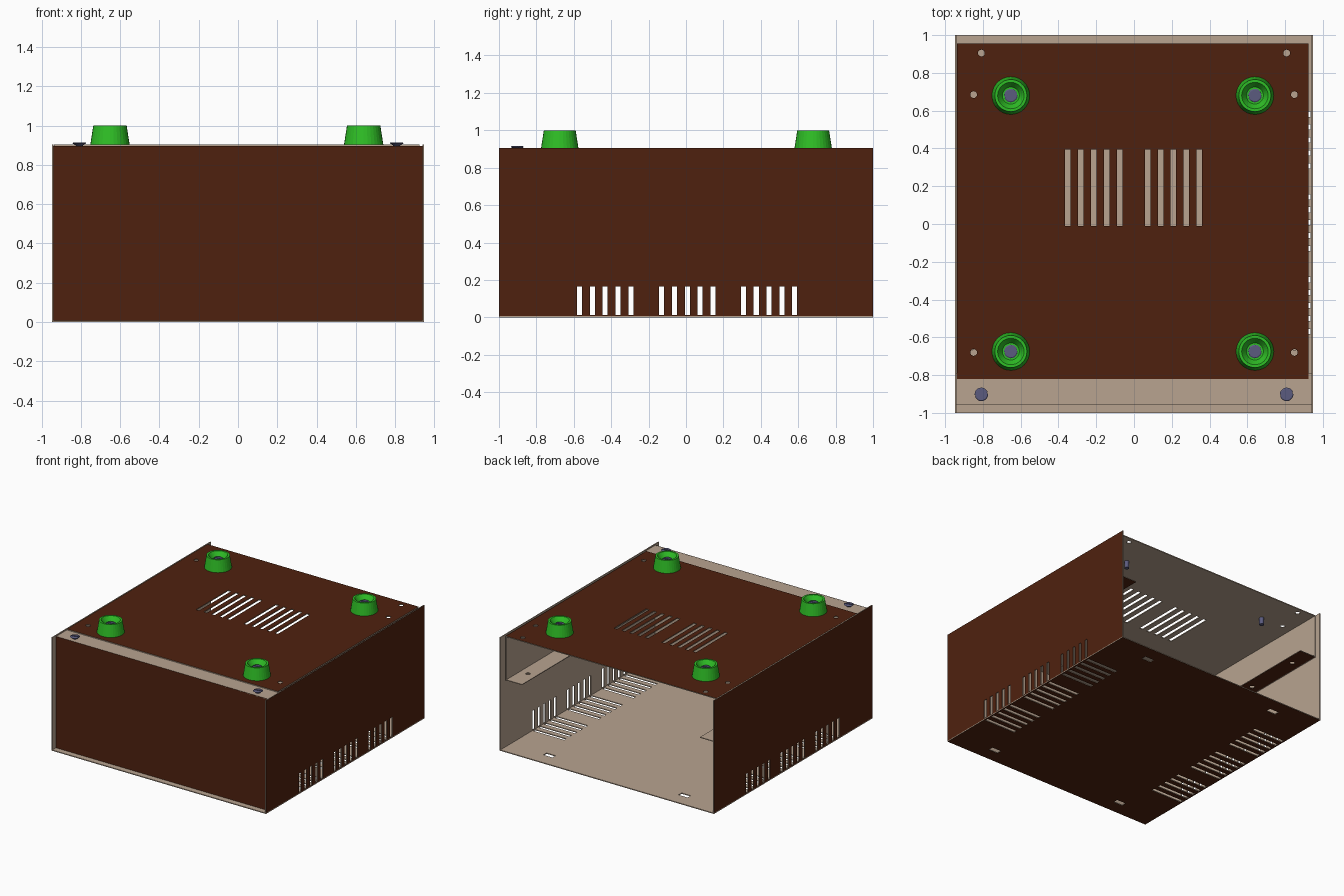
import bpy, bmesh, math
from mathutils import Matrix, Vector

if "Cube" in bpy.data.objects:
    bpy.data.objects.remove(bpy.data.objects["Cube"], do_unlink=True)


def material(name, rgb):
    m = bpy.data.materials.new(name)
    m.use_nodes = True
    m.diffuse_color = (*rgb, 1)
    bsdf = next(n for n in m.node_tree.nodes if n.type == 'BSDF_PRINCIPLED')
    bsdf.inputs["Base Color"].default_value = (*rgb, 1)
    return m


BROWN = material("brown paint", (0.078, 0.0155, 0.0046))
TAN = material("tan metal", (0.48, 0.37, 0.28))
GREEN = material("green rubber", (0.028, 0.52, 0.019))
STEEL = material("blue grey steel", (0.105, 0.105, 0.21))


def add_box(bm, lo, hi):
    lo, hi = Vector(lo), Vector(hi)
    bmesh.ops.create_cube(bm, size=1, matrix=Matrix.Translation((lo + hi) / 2)
                          @ Matrix.Diagonal((*(hi - lo), 1)))


def add_hole(bm, x, y, z, r=0.018):
    bmesh.ops.create_cone(bm, cap_ends=True, segments=16, radius1=r, radius2=r,
                          depth=0.06, matrix=Matrix.Translation((x, y, z)))


def new_object(name, bm, mats):
    me = bpy.data.meshes.new(name)
    bm.to_mesh(me)
    bm.free()
    for m in mats:
        me.materials.append(m)
    ob = bpy.data.objects.new(name, me)
    bpy.context.scene.collection.objects.link(ob)
    return ob


def cut(ob, bm):
    """Subtract all shapes in bm from ob, then discard the cutter."""
    cutter = new_object("cutter", bm, [])
    cutter.hide_render = True
    mod = ob.modifiers.new("holes", 'BOOLEAN')
    mod.operation, mod.solver, mod.object = 'DIFFERENCE', 'EXACT', cutter
    bpy.context.view_layer.objects.active = ob
    bpy.ops.object.modifier_apply(modifier=mod.name)
    bpy.data.objects.remove(cutter, do_unlink=True)


def sheet(name, lo, hi, painted=None, cutter=None):
    """Thin metal plate, brown on the painted side and tan elsewhere."""
    bm = bmesh.new()
    add_box(bm, lo, hi)
    ob = new_object(name, bm, [TAN, BROWN])
    if cutter:
        cut(ob, cutter)
    for p in ob.data.polygons:
        p.material_index = int(painted is not None and p.normal.dot(Vector(painted)) > 0.9)
    return ob


def lathe(name, profile, mat, loc, sides=24):
    """Spin an (r, z) profile around a vertical axis."""
    bm = bmesh.new()
    vs = [bm.verts.new((r, 0, z)) for r, z in profile]
    es = [bm.edges.new(pair) for pair in zip(vs, vs[1:])]
    bmesh.ops.spin(bm, geom=vs + es, cent=(0, 0, 0), axis=(0, 0, 1),
                   angle=math.tau, steps=sides, use_duplicate=False)
    bmesh.ops.remove_doubles(bm, verts=bm.verts, dist=1e-5)
    bmesh.ops.recalc_face_normals(bm, faces=bm.faces)
    ob = new_object(name, bm, [mat])
    ob.location = loc
    return ob


W, T, H = 0.947, 0.007, 0.905          # half width, sheet thickness, height
SIDES = (("left", 1), ("right", -1))
SLOT_Y = [c + 0.0685 * i for c in (-0.432, 0.007, 0.444) for i in range(-2, 3)]

# Outer cover: floor with side slots and four oblong mounting holes
c = bmesh.new()
for _, s in SIDES:
    for y in SLOT_Y:
        xs = sorted((s * 0.66, s * 0.935))
        add_box(c, (xs[0], y - 0.0135, -0.02), (xs[1], y + 0.0135, 0.03))
    for y in (-0.875, 0.87):
        add_box(c, (s * 0.597 - 0.04, y - 0.02, -0.02), (s * 0.597 + 0.04, y + 0.02, 0.03))
sheet("cover_floor", (-W, -1, 0), (W, 1, T), (0, 0, -1), c)

# Outer cover: side walls with three groups of vents
for label, s in SIDES:
    c = bmesh.new()
    for y in SLOT_Y:
        add_box(c, (s * W - 0.03, y - 0.0135, 0.012), (s * W + 0.03, y + 0.0135, 0.165))
    xs = sorted((s * W, s * (W - T)))
    sheet(label + "_cover_wall", (xs[0], -1, T), (xs[1], 1, H), (s, 0, 0), c)

# Recessed front panel with its folded flange
sheet("front_panel", (-0.939, -0.955, T), (0.939, -0.949, 0.897), (0, -1, 0))
sheet("front_flange", (-0.939, -0.955, 0.890), (0.939, -0.79, 0.8965))

# Chassis top plate with vents and screw holes
L, R, Y0, Y1 = -0.937, 0.925, -0.82, 0.955
c = bmesh.new()
for centre in (-0.213, 0.209):
    for i in range(-2, 3):
        x = centre + 0.0685 * i
        add_box(c, (x - 0.0145, -0.01, 0.85), (x + 0.0145, 0.395, 0.95))
for _, s in SIDES:
    add_hole(c, s * 0.808, 0.905, 0.9)
    add_hole(c, s * 0.849, 0.685, 0.9)
    add_hole(c, s * 0.849, -0.68, 0.9)
sheet("chassis_top", (L, Y0, 0.897), (R, Y1, 0.904), (0, 0, 1), c)

# Chassis folded sides and inward shelves
SHELF = 0.55
for label, s, edge in (("left", 1, R), ("right", -1, L)):
    xs = sorted((edge, edge - s * 0.006))
    sheet(label + "_chassis_side", (xs[0], Y0, SHELF), (xs[1], Y1, 0.897), (s, 0, 0))
    c = bmesh.new()
    for y in (-0.65, -0.18, 0.32, 0.78):
        add_hole(c, edge - s * 0.075, y, SHELF)
    xs = sorted((edge - s * 0.006, edge - s * 0.145))
    sheet(label + "_chassis_shelf", (xs[0], Y0, SHELF), (xs[1], Y1, SHELF + 0.006),
          (0, 0, -1), c)


# Slotted countersunk screw, its head top at the given height
def screw(name, x, y, top, bottom):
    d = bottom - top
    ob = lathe(name, [(0, 0), (0.030, 0), (0.036, -0.004), (0.018, -0.016),
                      (0.018, d), (0, d)], STEEL, (x, y, top), 20)
    c = bmesh.new()
    add_box(c, (-0.05, -0.005, -0.006), (0.05, 0.005, 0.02))
    bmesh.ops.rotate(c, verts=c.verts, matrix=Matrix.Rotation(0.2, 3, 'Z'))
    bmesh.ops.translate(c, verts=c.verts, vec=(x, y, top))
    cut(ob, c)


# Rubber feet with dished tops, each held by a screw
FOOT = [(0, 0), (0.100, 0), (0.085, 0.096), (0.070, 0.096), (0.045, 0.058), (0, 0.058)]
for depth, y in (("front", -0.675), ("back", 0.68)):
    for label, x in (("left", 0.64), ("right", -0.652)):
        lathe(f"{depth}_{label}_foot", FOOT, GREEN, (x, y, 0.904), 32)
        screw(f"{depth}_{label}_foot_screw", x, y, 0.974, 0.84)

# Front flange screws
for label, s in SIDES:
    screw(label + "_flange_screw", s * 0.808, -0.902, 0.915, 0.84)
